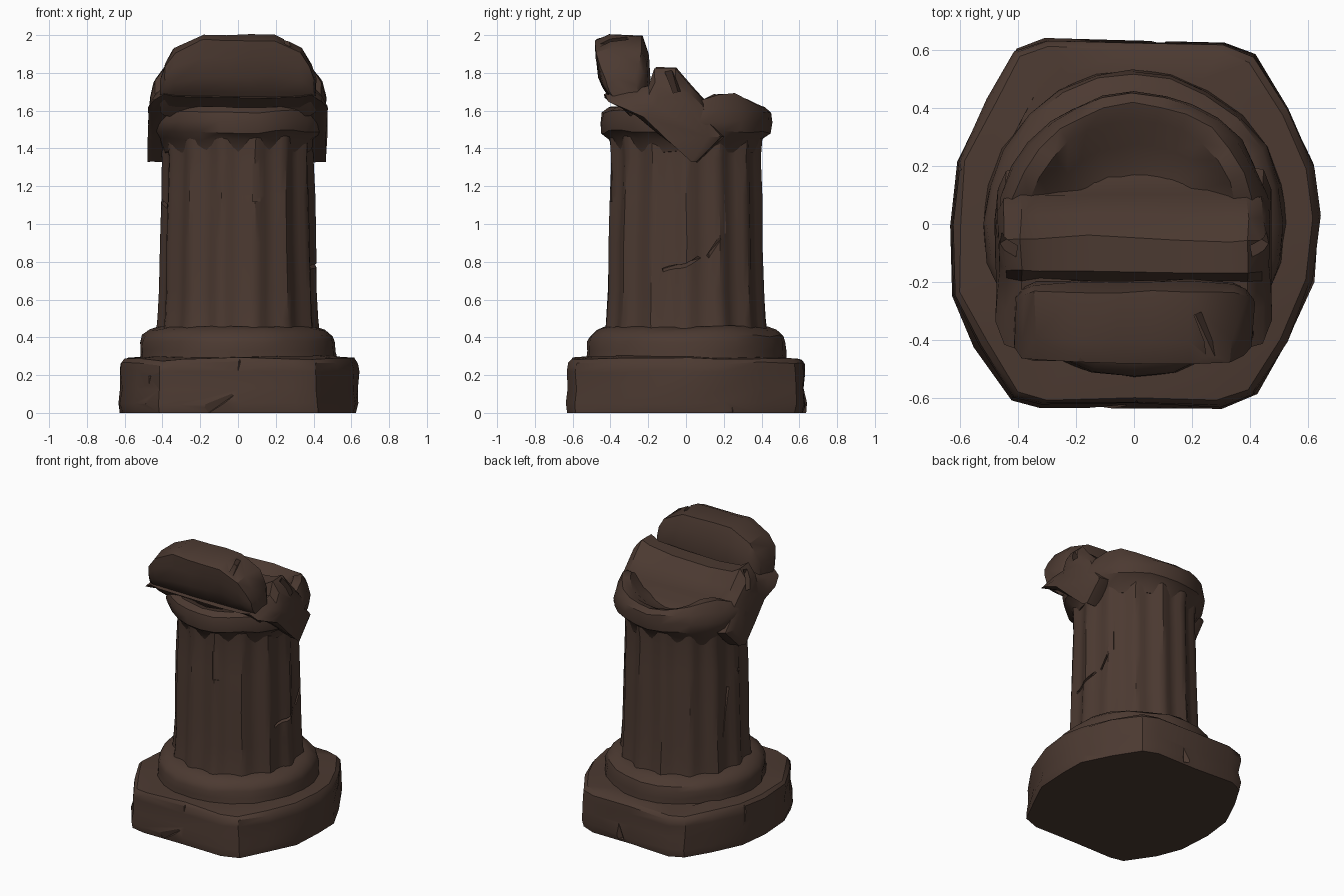
import bpy, bmesh, math, random
from mathutils import Vector, noise

if "Cube" in bpy.data.objects:
    bpy.data.objects.remove(bpy.data.objects["Cube"])

random.seed(4)
stone = bpy.data.materials.new("dark brown stone")
stone.diffuse_color = (0.072, 0.042, 0.031, 1)
stone.use_nodes = True
stone.node_tree.nodes["Principled BSDF"].inputs["Base Color"].default_value = stone.diffuse_color


def loft(name, rings, wobble=0.0, angle=35):
    """Closed solid through equally sized rings of points, with chiselled wobble."""
    bm = bmesh.new()
    loops = []
    for ring in rings:
        loop = []
        for p in ring:
            v = Vector(p)
            d = noise.noise_vector(v * 4.5) * wobble
            d += Vector([random.uniform(-1, 1) for _ in range(3)]) * wobble * 0.3
            if v.z < 0.001:
                d.z = 0
            loop.append(bm.verts.new(v + d))
        loops.append(loop)
    n = len(loops[0])
    for a, b in zip(loops, loops[1:]):
        for i in range(n):
            j = (i + 1) % n
            bm.faces.new((a[i], a[j], b[j], b[i]))
    bm.faces.new(loops[0][::-1])
    bm.faces.new(loops[-1])
    bmesh.ops.recalc_face_normals(bm, faces=bm.faces)
    me = bpy.data.meshes.new(name)
    bm.to_mesh(me)
    bm.free()
    me.materials.append(stone)
    ob = bpy.data.objects.new(name, me)
    bpy.context.collection.objects.link(ob)
    smooth(ob, angle)
    return ob


def smooth(ob, angle=35):
    bpy.ops.object.select_all(action='DESELECT')
    ob.select_set(True)
    bpy.context.view_layer.objects.active = ob
    bpy.ops.object.shade_smooth_by_angle(angle=math.radians(angle))


def carve(ob, cuts):
    """Cut chips and cracks: (location, size, rotation in degrees)."""
    for loc, size, rot in cuts:
        bpy.ops.mesh.primitive_cube_add(size=1, location=loc,
                                        rotation=[math.radians(r) for r in rot])
        cutter = bpy.context.object
        cutter.scale = size
        cutter.data.materials.append(stone)
        bpy.context.view_layer.update()
        mod = ob.modifiers.new("chip", 'BOOLEAN')
        mod.operation = 'DIFFERENCE'
        mod.solver = 'EXACT'
        mod.object = cutter
        bpy.context.view_layer.objects.active = ob
        bpy.ops.object.modifier_apply(modifier=mod.name)
        bpy.data.objects.remove(cutter)
    smooth(ob)


def circle(n, fn):
    return [fn(2 * math.pi * i / n) for i in range(n)]


# Rough plinth with cut corners
outline = [(.62, -.2), (.635, .03), (.62, .2), (.53, .4), (.42, .59), (.31, .63),
           (0, .63), (-.3, .64), (-.41, .6), (-.51, .43), (-.61, .22), (-.635, .0),
           (-.625, -.24), (-.54, -.42), (-.42, -.6), (-.32, -.63), (0, -.63),
           (.3, -.635), (.42, -.59), (.53, -.41)]
plinth = loft("plinth", [[(x * s, y * s, z) for x, y in outline] for z, s in
              [(0, .99), (.05, 1.0), (.13, .985), (.22, .99), (.265, .985), (.287, .955), (.295, .8)]], 0.016)
carve(plinth, [((0.0, -.645, .22), (.04, .04, .2), (0, 12, 45)),
               ((-.1, -.645, .06), (.16, .04, .05), (20, -35, 0)),
               ((.645, .23, .12), (.045, .045, .25), (12, 0, 45)),
               ((.64, -.32, .1), (.07, .07, .24), (-8, 0, 35)),
               ((-.64, .2, .16), (.05, .05, .3), (8, 0, 45)),
               ((.1, .655, .12), (.05, .05, .22), (0, 15, 45)),
               ((-.5, -.54, .1), (.05, .05, .2), (0, 10, 10))])

# Round moulding above the plinth
loft("base_moulding", [circle(24, lambda a: (r * math.cos(a), r * 1.01 * math.sin(a), z))
     for z, r in [(.26, .53), (.33, .522), (.375, .52), (.41, .505), (.44, .465), (.455, .42)]], 0.014)

# Fluted shaft
FLUTES = 14


def shaft_ring(z, r):
    def point(a):
        k = r - 0.026 * (0.5 - 0.5 * math.cos(a * FLUTES)) ** 0.8
        return (k * math.cos(a), k * 1.01 * math.sin(a), z)
    return circle(FLUTES * 6, point)


shaft = loft("fluted_shaft", [shaft_ring(z, r) for z, r in
             [(.42, .435), (.5, .427), (.65, .42), (.9, .413), (1.15, .408), (1.35, .402), (1.46, .41)]], 0.006)
carve(shaft, [((.13, -.41, 1.22), (.1, .05, .2), (0, 0, 10)),
              ((.4, 0, .79), (.06, .26, .016), (18, 30, 0)),
              ((.39, .17, .9), (.06, .18, .016), (52, 30, 0)),
              ((.36, .22, 1.1), (.05, .02, .3), (0, 0, 20)),
              ((-.4, .1, .85), (.05, .025, .35), (10, 0, 10)),
              ((-.4, -.06, 1.1), (.05, .12, .02), (25, 0, 0))])


# Broken capital, its rim standing highest where it meets the fallen slab
def capital_ring(r, z, lift):
    def point(a):
        d = abs(math.degrees(math.acos(max(-1, min(1, math.sin(a))))))
        peak = math.exp(-((d - 60) / 22) ** 2)
        return (r * 1.01 * math.cos(a), r * math.sin(a) * 0.985, z + lift * peak)
    return circle(28, point)


loft("capital", [capital_ring(*p) for p in
     [(.385, 1.38, 0), (.41, 1.45, -.02), (.455, 1.485, 0), (.465, 1.54, 0), (.457, 1.595, .02),
      (.42, 1.622, .075), (.36, 1.605, .09), (.28, 1.55, .04), (.1, 1.5, 0)]], 0.016)


# Fallen slab pieces: a side profile carried across x
def slab(name, profile, sections, wobble):
    cy = sum(p[0] for p in profile) / len(profile)
    rings = []
    for x, sy, up, down, pivot in sections:
        rings.append([(x, cy + (y - cy) * sy,
                       pivot + (z - pivot) * (up if z > pivot else down)) for y, z in profile])
    return loft(name, rings, wobble, 40)


def both_sides(half):
    return [(-x, *r) for x, *r in half] + [(x, *r) for x, *r in reversed(half)]


upper = [(-.48, 1.97), (-.4, 2.0), (-.23, 1.99), (-.2, 1.9), (-.19, 1.77), (-.21, 1.62),
         (-.29, 1.57), (-.42, 1.7), (-.455, 1.78), (-.475, 1.88)]
top_block = slab("broken_slab_top", upper,
                 both_sides([(.41, .6, .35, .7, 1.66), (.385, .85, .58, 1, 1.66),
                             (.34, .95, .8, 1, 1.66), (.19, 1, 1, 1, 1.66), (.06, 1, 1, 1, 1.66)]), 0.014)
carve(top_block, [((-.2, -.5, 1.99), (.22, .16, .05), (25, -8, 0)),
                  ((.26, -.4, 1.98), (.03, .2, .08), (0, 30, 25))])

lower = [(-.43, 1.69), (-.3, 1.72), (-.19, 1.73), (-.16, 1.82), (-.05, 1.82), (.03, 1.74),
         (.1, 1.66), (.12, 1.56), (.2, 1.46), (.06, 1.33), (-.1, 1.45), (-.27, 1.58)]
low_block = slab("broken_slab_base", lower,
                 both_sides([(.47, .72, .45, 1, 1.55), (.445, .95, .75, 1, 1.55),
                             (.39, 1, 1, 1, 1.55), (.33, 1, .88, .9, 1.55), (.15, 1, .84, .6, 1.55)]), 0.014)
carve(low_block, [((s * .43, -.07, 1.75), (.1, .04, .2), (20, s * 20, s * 15)) for s in (-1, 1)])
